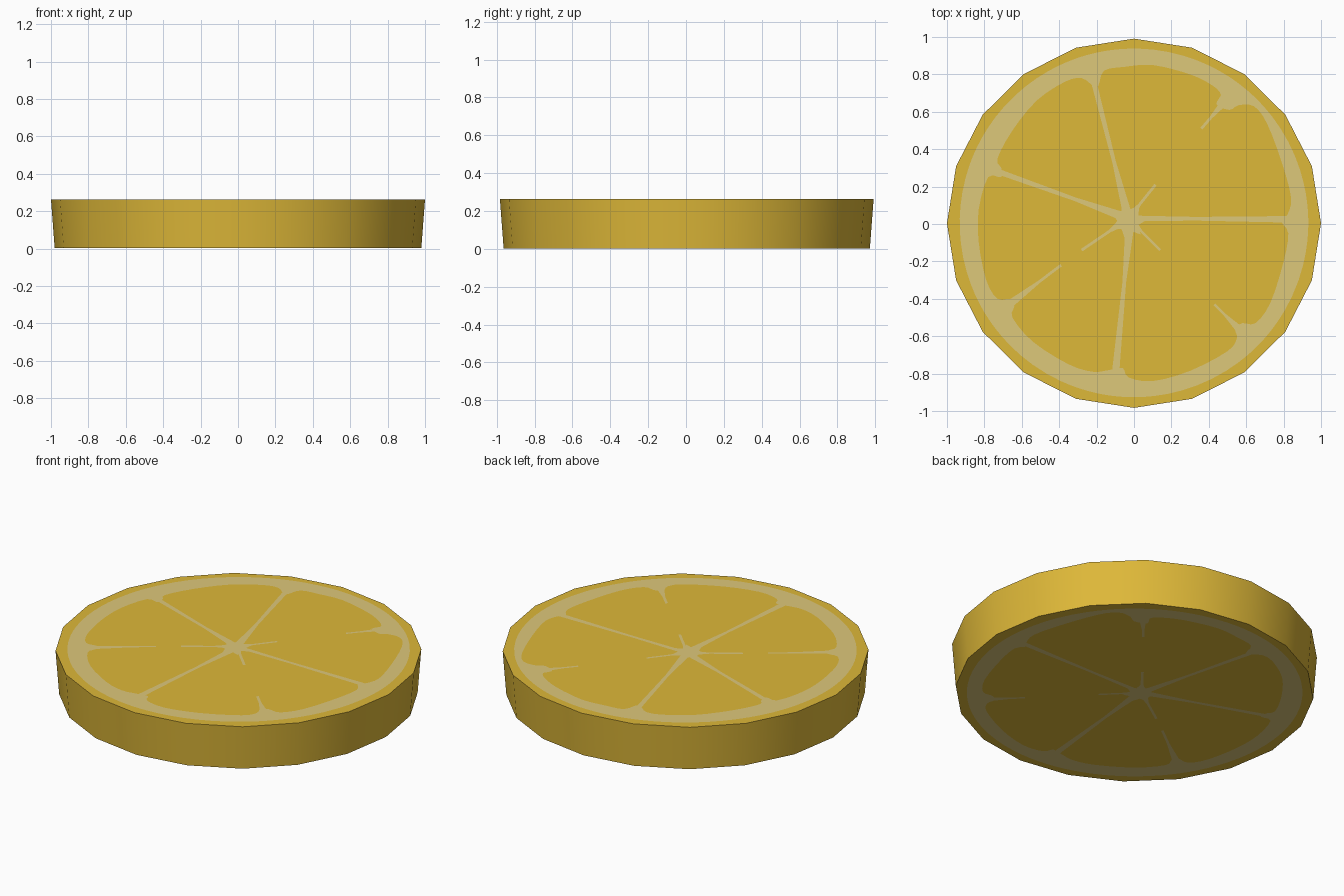
import bpy, bmesh, math
from mathutils import Vector

if "Cube" in bpy.data.objects:
    bpy.data.objects.remove(bpy.data.objects["Cube"])

H, LIFT = 0.265, 0.002


def material(name, rgb):
    m = bpy.data.materials.new(name)
    m.diffuse_color = (*rgb, 1)
    m.use_nodes = True
    m.node_tree.nodes["Principled BSDF"].inputs["Base Color"].default_value = m.diffuse_color
    return m


YELLOW = material("lemon yellow", (0.730, 0.479, 0.040))
PITH = material("pale pith", (0.730, 0.578, 0.195))


def finish(bm, name, mat):
    me = bpy.data.meshes.new(name)
    bm.to_mesh(me)
    bm.free()
    me.materials.append(mat)
    ob = bpy.data.objects.new(name, me)
    bpy.context.collection.objects.link(ob)
    return ob


# Slice body: 20-sided, slightly narrower at the bottom, smooth rim
bm = bmesh.new()
rings = []
for z, s in ((LIFT, 0.98), (H - LIFT, 1.0)):
    rings.append([bm.verts.new((s * math.cos(math.radians(18 * k)),
                                s * 0.987 * math.sin(math.radians(18 * k)) + 0.004, z))
                  for k in range(20)])
for k in range(20):
    j = (k + 1) % 20
    bm.faces.new((rings[0][k], rings[0][j], rings[1][j], rings[1][k])).smooth = True
for cap in (rings[0][::-1], rings[1]):
    for e in bm.faces.new(cap).edges:
        e.smooth = False
finish(bm, "slice_body", YELLOW)

# Inner outline of the pith ring, with a cusp at every segment wall
INNER = [(.82, .05), (.84, .14), (.79, .33), (.71, .54), (.64, .63), (.56, .635), (.51, .61),
         (.44, .64), (.465, .69), (.42, .74), (.3, .8), (.1, .85), (-.05, .84), (-.16, .82),
         (-.19, .74), (-.22, .74), (-.28, .78), (-.37, .76), (-.52, .66), (-.65, .5),
         (-.73, .35), (-.71, .3), (-.71, .25), (-.78, .25), (-.83, .08), (-.83, -.1),
         (-.79, -.3), (-.73, -.4), (-.66, -.4), (-.64, -.44), (-.65, -.5), (-.54, -.63),
         (-.35, -.75), (-.22, -.79), (-.13, -.78), (-.06, -.77), (-.03, -.82), (.1, -.84),
         (.3, -.785), (.5, -.68), (.55, -.61), (.54, -.56), (.58, -.53), (.65, -.53),
         (.73, -.42), (.8, -.2), (.825, -.05), (.79, .01)]

# Segment walls: start point, end point, start width, end width
WALLS = [((0, .03), (.83, .025), .03, .035),
         ((-.03, .03), (.115, .21), .05, .015), ((.36, .51), (.49, .66), .015, .04),
         ((-.03, .03), (-.22, .78), .05, .03),
         ((-.03, .03), (-.74, .285), .05, .03),
         ((-.03, .03), (-.28, -.14), .06, .015), ((-.39, -.22), (-.68, -.44), .015, .045),
         ((-.02, .02), (-.10, -.81), .05, .04),
         ((-.03, .03), (.14, -.14), .05, .015), ((.43, -.43), (.58, -.58), .015, .045)]


def smooth_loop(pts, n=3):
    """Catmull-Rom smoothing of a closed outline."""
    p = [Vector(q) for q in pts]
    out = []
    for i in range(len(p)):
        a, b, c, d = (p[(i + k) % len(p)] for k in (-1, 0, 1, 2))
        for s in range(n):
            t = s / n
            out.append(0.5 * (2 * b + (c - a) * t + (2 * a - 5 * b + 4 * c - d) * t * t
                              + (3 * b - a - 3 * c + d) * t ** 3))
    return out


def flat_faces(name, polys, top):
    """Thin painted layer just off the top or bottom of the slice."""
    bm = bmesh.new()
    z, s = (H, 1) if top else (0, 0.98)
    for poly in polys:
        f = bm.faces.new([bm.verts.new((s * q[0], s * q[1], z)) for q in poly])
        f.normal_update()
        if (f.normal.z > 0) != top:
            f.normal_flip()
    finish(bm, name, PITH)


inner = smooth_loop(INNER)
outer = [q.normalized() * 0.932 + Vector((0, 0.006)) for q in inner]
ring = [(inner[i - 1], outer[i - 1], outer[i], inner[i]) for i in range(len(inner))]

walls = []
for a, b, wa, wb in WALLS:
    a, b = Vector(a), Vector(b)
    n = (b - a).normalized()
    n = Vector((-n.y, n.x)) / 2
    mid, wm = a.lerp(b, 0.4), min(wa, wb, 0.02)
    walls += [(a - n * wa, mid - n * wm, mid + n * wm, a + n * wa),
              (mid - n * wm, b - n * wb, b + n * wb, mid + n * wm)]

core = [(-.03 + r * math.cos(math.radians(t)), .02 + r * math.sin(math.radians(t)))
        for k in range(14)
        for t, r in [(360 / 14 * k + 2, 0.10 if k % 2 == 0 else 0.06)]]

for side, top in (("top", True), ("bottom", False)):
    flat_faces(side + "_pith_ring", ring, top)
    flat_faces(side + "_segment_walls", walls, top)
    flat_faces(side + "_core", [core], top)
